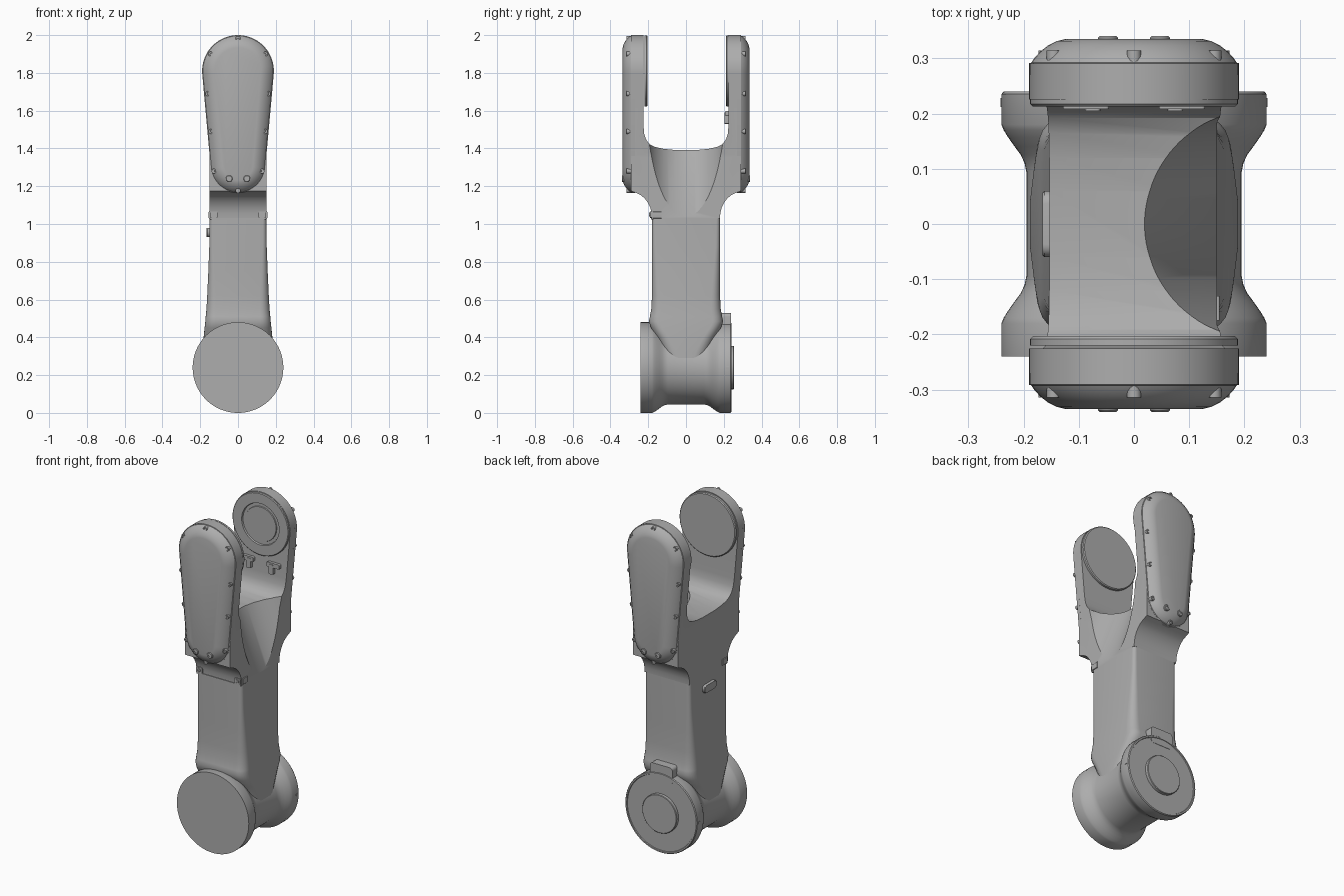
import bpy, bmesh
from math import sin, cos, pi, asin
from mathutils import Vector, Matrix

old = bpy.data.objects.get("Cube")
if old:
    bpy.data.objects.remove(old, do_unlink=True)

grey = bpy.data.materials.new("plain grey")
grey.use_nodes = True
grey.diffuse_color = (0.42, 0.42, 0.42, 1)
grey.node_tree.nodes["Principled BSDF"].inputs["Base Color"].default_value = (0.42, 0.42, 0.42, 1)


def loft(name, rings, angle=0.6):
    """Skin a stack of equal-length rings and cap both ends."""
    bm = bmesh.new()
    loops = [[bm.verts.new(p) for p in ring] for ring in rings]
    for a, b in zip(loops, loops[1:]):
        for i in range(len(a)):
            j = (i + 1) % len(a)
            bm.faces.new((a[i], a[j], b[j], b[i]))
    bm.faces.new(loops[0])
    bm.faces.new(loops[-1])
    bmesh.ops.recalc_face_normals(bm, faces=bm.faces)
    mesh = bpy.data.meshes.new(name)
    bm.to_mesh(mesh)
    bm.free()
    mesh.materials.append(grey)
    obj = bpy.data.objects.new(name, mesh)
    bpy.context.collection.objects.link(obj)
    smooth(obj, angle)
    return obj


def smooth(obj, angle=0.6):
    bpy.ops.object.select_all(action='DESELECT')
    obj.select_set(True)
    bpy.context.view_layer.objects.active = obj
    bpy.ops.object.shade_smooth_by_angle(angle=angle)


def combine(obj, cutter, operation):
    mod = obj.modifiers.new("cut", 'BOOLEAN')
    mod.operation, mod.object, mod.solver = operation, cutter, 'EXACT'
    bpy.context.view_layer.objects.active = obj
    bpy.ops.object.modifier_apply(modifier=mod.name)
    bpy.data.objects.remove(cutter, do_unlink=True)


def arc(cx, cz, r, a0, a1, n):
    return [(cx + r * cos(a0 + (a1 - a0) * i / n), cz + r * sin(a0 + (a1 - a0) * i / n))
            for i in range(n + 1)]


def rounded(hu, hv, r):
    """Rounded rectangle outline centred on the origin."""
    pts = []
    for k, (u, v) in enumerate(((1, 1), (-1, 1), (-1, -1), (1, -1))):
        pts += arc(u * (hu - r), v * (hv - r), r, k * pi / 2, (k + 1) * pi / 2, 6)
    return pts


def lathe(name, profile, x=0, z=0, n=64):
    """Turn (radius, y) steps about an axis parallel to y."""
    return loft(name, [[(x + r * cos(2 * pi * i / n), y, z + r * sin(2 * pi * i / n))
                        for i in range(n)] for r, y in profile])


def plate(name, outline, y0, y1, x=0, z=0, edge=0.0):
    """Extrude an (x, z) outline along y."""
    rings = [[(x + u, y, z + v) for u, v in outline] for y in (y0, y1)]
    return loft(name, rings)


# Lower joint: spool-shaped housing
TOP, LOW, RT, RL = 1.81, 1.31, 0.19, 0.145
neck = [(0.24, 0.18), (0.236, 0.17), (0.228, 0.157), (0.216, 0.14), (0.205, 0.125),
        (0.198, 0.11), (0.195, 0.095)]
lathe("lower_joint_housing",
      [(0.24, -0.24)] + [(r, -y) for r, y in neck] + neck[::-1] +
      [(0.24, 0.235), (0.236, 0.24), (0.228, 0.24), (0.226, 0.235)], z=0.24, n=96)
lathe("lower_joint_boss", [(0.115, 0.23), (0.115, 0.252), (0.112, 0.255)], z=0.24)

# Latch block on top of the rear flange
plate("rear_latch_block", rounded(0.075, 0.05, 0.018), 0.17, 0.237, z=0.478)
for x in (-0.234, 0.234):
    plate("flange_index_mark", rounded(0.008, 0.006, 0.002), 0.212, 0.228, x=x, z=0.24)

# Column: rounded section that swells into the lower joint
sections = [(0.24, 0.190, 0.10), (0.32, 0.187, 0.12), (0.40, 0.182, 0.155),
            (0.45, 0.177, 0.185), (0.485, 0.173, 0.197), (0.51, 0.171, 0.191),
            (0.55, 0.167, 0.184), (0.62, 0.163, 0.18), (0.75, 0.157, 0.18),
            (0.88, 0.152, 0.18), (1.03, 0.15, 0.18)]
loft("column", [[(u, v, z) for u, v in rounded(hx, hy, max(0.02, 0.075 - 0.08 * (z - 0.24)))]
                for z, hx, hy in sections])

# Fork: side profile intersected with the front silhouette
half = [(0.18, 1.03), (0.182, 1.06), (0.19, 1.09), (0.203, 1.115), (0.22, 1.137),
        (0.24, 1.153), (0.265, 1.165), (0.29, 1.175), (0.29, 2.05), (0.225, 2.05),
        (0.225, 1.52), (0.221, 1.475), (0.21, 1.445), (0.192, 1.422), (0.165, 1.408),
        (0.12, 1.398), (0.06, 1.392)]
side = half + [(-y, z) for y, z in half[::-1]]
fork = loft("fork", [[(x, y, z) for y, z in side] for x in (-0.3, 0.3)])
tilt = asin((RT - RL) / (TOP - LOW))
front = arc(0, TOP, RT, -tilt, pi + tilt, 40) + [(-0.15, 1.36), (-0.15, 1.0), (0.15, 1.0), (0.15, 1.36)]
combine(fork, plate("silhouette_cutter", front, -0.5, 0.5), 'INTERSECT')

# Slanted round scoop between the prongs on the left face
scoop = lathe("scoop_cutter", [(0.205, -0.6), (0.205, 0.6)], n=96)
axis = Vector((0.13, 0, -0.35)).normalized()
scoop.matrix_world = Matrix.Translation((0.212, 0, 1.461)) @ Vector((0, 1, 0)).rotation_difference(axis).to_matrix().to_4x4()
bpy.context.view_layer.update()
combine(fork, scoop, 'DIFFERENCE')
smooth(fork)


def capsule(y, inset):
    pts = arc(0, TOP, RT - inset, -tilt, pi + tilt, 28)
    pts += arc(0, LOW, RL - inset, pi + tilt, 2 * pi - tilt, 28)
    return [(x, y, z) for x, z in pts]


# Prong covers with rounded rims and screws
rim = [(0.27, 0.0), (0.291, 0.0), (0.292, 0.004), (0.30, 0.009), (0.312, 0.02),
       (0.323, 0.034), (0.331, 0.05), (0.335, 0.066)]
rim_screws = [(0, 1.982), (0, 1.177)] + [(s * x, z) for s in (-1, 1) for x, z in
              ((0.145, 1.90), (0.16, 1.69), (0.143, 1.49), (0.127, 1.28))]
for s, tag in ((-1, "front"), (1, "rear")):
    loft(tag + "_prong_cover", [capsule(s * y, i) for y, i in rim])
    for x, z in rim_screws:
        lathe(tag + "_rim_screw", [(0.013, s * 0.285), (0.013, s * 0.314), (0.007, s * 0.314),
                                   (0.007, s * 0.309)], x, z, 12)
    for x in (-0.047, 0.047):
        lathe(tag + "_face_screw", [(0.018, s * 0.32), (0.018, s * 0.337), (0.015, s * 0.34),
                                    (0.008, s * 0.34), (0.008, s * 0.336)], x, 1.24, 16)

# Inner bearing faces at the top of each prong
lathe("front_bearing_disc", [(0.188, -0.22), (0.188, -0.208), (0.183, -0.203)], z=TOP)
lathe("rear_bearing_ring", [(0.188, 0.23), (0.188, 0.217), (0.184, 0.213), (0.125, 0.213),
                            (0.122, 0.222), (0.104, 0.222), (0.102, 0.217)], z=TOP)

# Cable clips below the rear bearing
for s in (-1, 1):
    plate("cable_clip", rounded(0.042, 0.014, 0.006), 0.208, 0.23, x=s * 0.087, z=1.585)
    plate("cable_clip_foot", rounded(0.014, 0.03, 0.006), 0.205, 0.23, x=s * 0.075, z=1.56)

# Seam lip and corner fasteners on the column front
plate("seam_lip", rounded(0.149, 0.004, 0.002), -0.184, -0.17, z=1.027)
for s in (-1, 1):
    plate("seam_bracket", rounded(0.02, 0.017, 0.005), -0.19, -0.17, x=s * 0.128, z=1.05)
    lathe("seam_screw", [(0.011, -0.18), (0.011, -0.196), (0.006, -0.196), (0.006, -0.192)],
          s * 0.128, 1.05, 12)
    plate("seam_side_tab", rounded(0.006, 0.018, 0.003), -0.175, -0.13, x=s * 0.149, z=1.048)

# Oval tag on the right face of the column
loft("side_tag", [[(x, u * k, 0.955 + v * k) for u, v in rounded(0.06, 0.024, 0.023)]
                  for x, k in ((-0.14, 1), (-0.162, 1), (-0.166, 0.93))])
